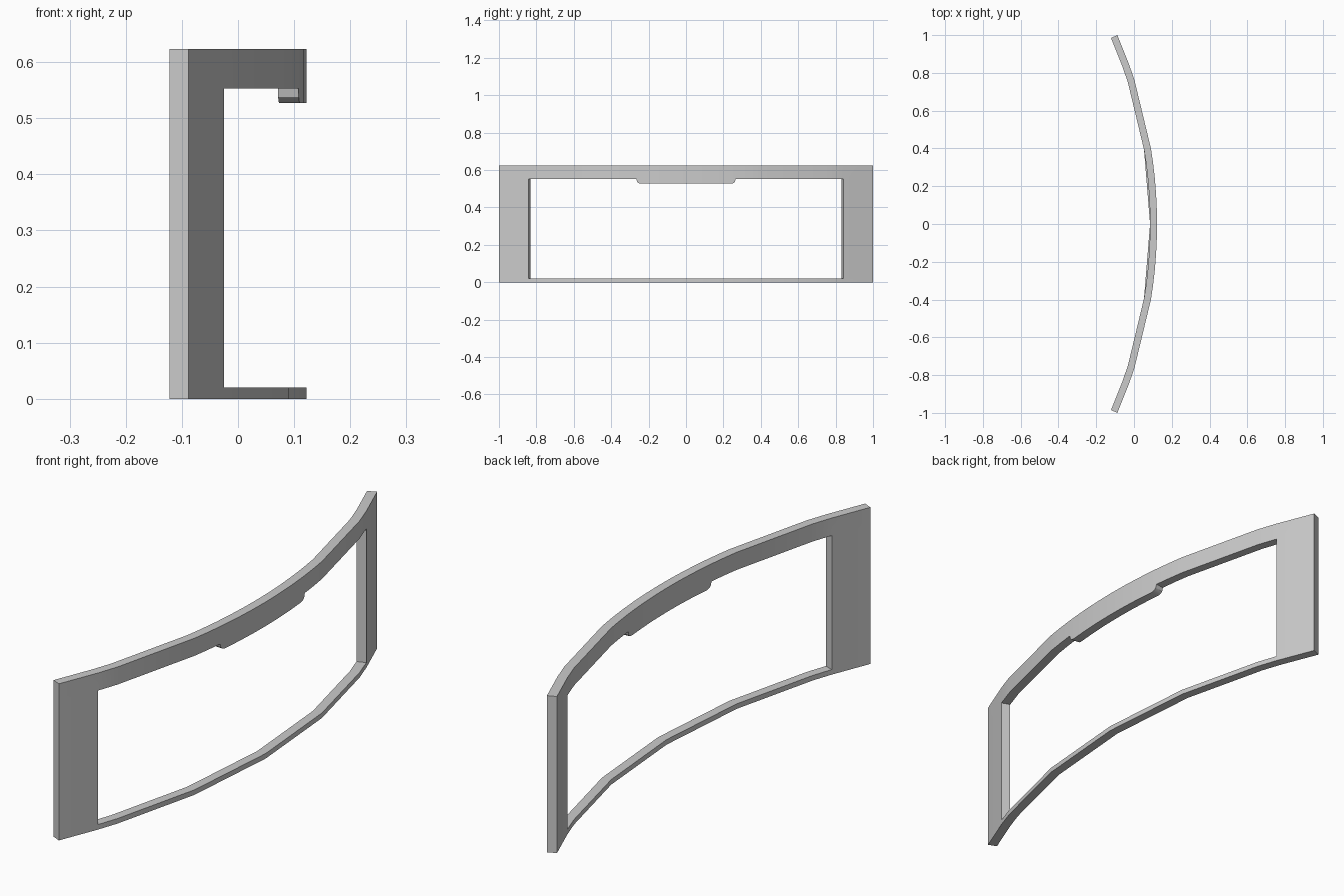
import bpy, bmesh
from math import sin, cos, asin, radians

if "Cube" in bpy.data.objects:
    bpy.data.objects.remove(bpy.data.objects["Cube"])

CX, R_OUT, R_IN = -2.364, 2.486, 2.449      # arc centre and radii
H, SILL, HEAD, TAB = 0.623, 0.02, 0.553, 0.527
Y_OPEN, Y_END = 0.843, 1.0

bm = bmesh.new()


def vert(y, z):
    a = asin(y / R_OUT)
    return bm.verts.new((CX + R_OUT * cos(a), y, z))


def strip(columns):
    """Band of outer-surface quads through (y, z_low, z_high) columns."""
    for (y0, a0, b0), (y1, a1, b1) in zip(columns, columns[1:]):
        bm.faces.new([vert(y0, a0), vert(y1, a1), vert(y1, b1), vert(y0, b0)])


def mirrored(half):
    """Half profile listed from the centre outwards -> full profile."""
    return [(-y, a, b) for y, a, b in reversed(half) if y > 0] + half


# Bottom rail, coarse facets
strip(mirrored([(y, 0, SILL) for y in (0, 0.4, 0.76, Y_OPEN)]))

# Top rail with the rounded tab hanging at the centre
tab = [(0, TAB), (0.08, TAB), (0.16, TAB), (0.24, TAB), (0.253, 0.530),
       (0.262, 0.538), (0.266, HEAD), (0.335, HEAD), (0.4, HEAD),
       (0.76, HEAD), (Y_OPEN, HEAD)]
strip(mirrored([(y, z, H) for y, z in tab]))

# Side panels, banded to meet both rails
for s in (-1, 1):
    ys = sorted((s * Y_OPEN, s * Y_END))
    for lo, hi in ((0, SILL), (SILL, HEAD), (HEAD, H)):
        strip([(y, lo, hi) for y in ys])

bmesh.ops.remove_doubles(bm, verts=bm.verts, dist=1e-5)

# Radial thickness
ext = bmesh.ops.extrude_face_region(bm, geom=bm.faces[:], use_keep_orig=True)
k = R_IN / R_OUT
for v in ext["geom"]:
    if isinstance(v, bmesh.types.BMVert):
        v.co.x = CX + (v.co.x - CX) * k
        v.co.y *= k
bmesh.ops.recalc_face_normals(bm, faces=bm.faces[:])

mesh = bpy.data.meshes.new("curved_frame")
bm.to_mesh(mesh)
bm.free()
frame = bpy.data.objects.new("curved_frame", mesh)
bpy.context.collection.objects.link(frame)
bpy.context.view_layer.objects.active = frame
frame.select_set(True)
bpy.ops.object.shade_smooth_by_angle(angle=radians(30))
